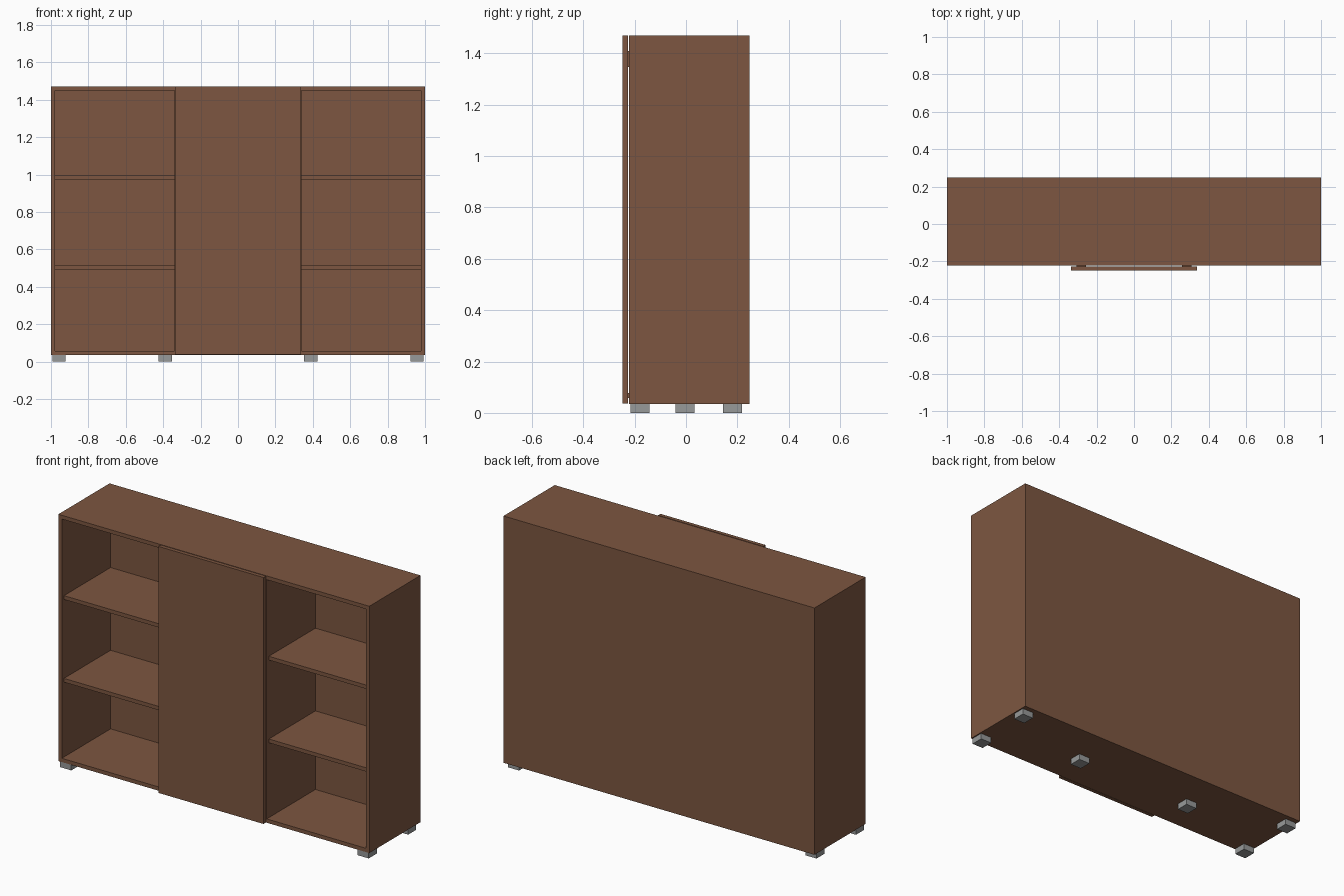
import bpy

if "Cube" in bpy.data.objects:
    bpy.data.objects.remove(bpy.data.objects["Cube"])


def material(name, rgb):
    m = bpy.data.materials.new(name)
    m.diffuse_color = (*rgb, 1.0)
    m.use_nodes = True
    m.node_tree.nodes["Principled BSDF"].inputs["Base Color"].default_value = m.diffuse_color
    return m


WOOD = material("brown wood", (0.205, 0.094, 0.052))
GREY = material("grey feet", (0.31, 0.32, 0.32))


def box(name, x, y, z, mat=WOOD):
    """Box from (min, max) ranges on each axis."""
    bpy.ops.mesh.primitive_cube_add(
        size=1, location=[(r[0] + r[1]) / 2 for r in (x, y, z)])
    ob = bpy.context.object
    ob.name = name
    ob.scale = [r[1] - r[0] for r in (x, y, z)]
    bpy.ops.object.transform_apply(location=False, rotation=False, scale=True)
    ob.data.materials.append(mat)
    return ob


FRONT, BACK_IN, BACK = -0.222, 0.226, 0.248
BOT, TOP, T = 0.035, 1.47, 0.022
INNER = 1 - T          # inner face of the side panels
DIV = 0.34             # outer face of the dividers

# Carcass
box("back_panel", (-1, 1), (BACK_IN, BACK), (BOT, TOP))
box("top_panel", (-INNER, INNER), (FRONT, BACK_IN), (TOP - T, TOP))
box("bottom_panel", (-INNER, INNER), (FRONT, BACK_IN), (BOT, BOT + T))

for s, side in ((-1, "left"), (1, "right")):
    def span(a, b):
        return tuple(sorted((s * a, s * b)))
    box(side + "_side_panel", span(INNER, 1), (FRONT, BACK_IN), (BOT, TOP))
    box(side + "_divider", span(DIV - T, DIV), (FRONT, BACK_IN),
        (BOT + T, TOP - T))
    # Open shelves, set slightly back
    for i, z in enumerate((0.492, 0.973)):
        box(f"{side}_shelf_{i + 1}", span(DIV, INNER), (FRONT + 0.02, BACK_IN),
            (z, z + T))
    # Small spacers that carry the door
    for z0, z1 in ((0.058, 0.078), (1.346, 1.41)):
        box(side + "_door_mount", span(0.257, 0.308), (-0.2275, FRONT + 0.003),
            (z0, z1))
    # Feet: two at the corners and one under the divider
    for name, x, y in (("front_foot", 0.957, -0.18), ("back_foot", 0.957, 0.182),
                       ("middle_foot", 0.39, -0.003)):
        box(f"{side}_{name}", span(x - 0.036, x + 0.036),
            (y - 0.037, y + 0.037), (0, BOT), GREY)

# Shelves behind the door
for i, z in enumerate((0.492, 0.973)):
    box(f"middle_shelf_{i + 1}", (-DIV + T, DIV - T), (FRONT + 0.02, BACK_IN),
        (z, z + T))

# Door panel standing just in front of the carcass
box("door", (-0.338, 0.338), (-0.248, -0.2265), (0.037, TOP))
